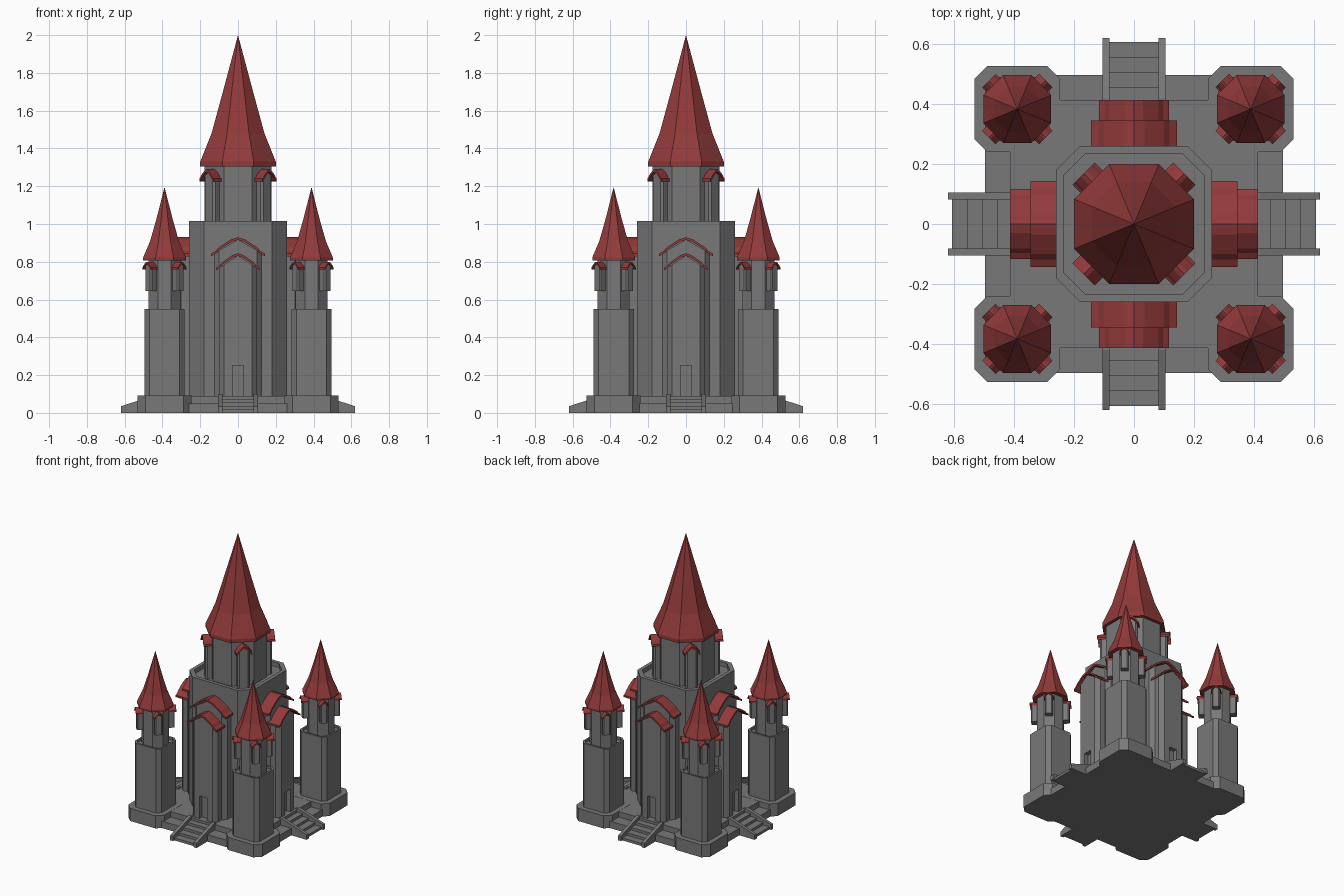
import bpy, bmesh, math
from mathutils import Matrix, Vector

if "Cube" in bpy.data.objects:
    bpy.data.objects.remove(bpy.data.objects["Cube"])


def material(name, rgb):
    m = bpy.data.materials.new(name)
    m.diffuse_color = (*rgb, 1)
    m.use_nodes = True
    m.node_tree.nodes["Principled BSDF"].inputs["Base Color"].default_value = m.diffuse_color
    return m


STONE = material("grey stone", (0.19, 0.19, 0.19))
TILE = material("red roof", (0.29, 0.042, 0.042))
T8 = 1 - math.tan(math.pi / 8)      # chamfer ratio of a regular octagon


def finish(name, bm, mat, mx=Matrix()):
    bmesh.ops.remove_doubles(bm, verts=bm.verts, dist=1e-5)
    bmesh.ops.recalc_face_normals(bm, faces=bm.faces)
    me = bpy.data.meshes.new(name)
    bm.to_mesh(me)
    bm.free()
    me.materials.append(mat)
    ob = bpy.data.objects.new(name, me)
    ob.matrix_world = mx
    bpy.context.collection.objects.link(ob)
    return ob


def ring(half, c):
    """Square outline with chamfered corners."""
    k, h = half - c, half
    return [(k, -h), (h, -k), (h, k), (k, h), (-k, h), (-h, k), (-h, -k), (-k, -h)]


def loft(name, levels, mat, mx=Matrix()):
    """Stack of chamfered squares given as (half width, chamfer, z)."""
    bm = bmesh.new()
    rows = [[bm.verts.new((x, y, z)) for x, y in ring(h, c)] for h, c, z in levels]
    for a, b in zip(rows, rows[1:]):
        for i in range(8):
            j = (i + 1) % 8
            bm.faces.new((a[i], a[j], b[j], b[i]))
    bm.faces.new(rows[0][::-1])
    bm.faces.new(rows[-1])
    return finish(name, bm, mat, mx)


def octo(name, levels, mat, mx=Matrix()):
    """Regular octagon stack given as (apothem, z)."""
    return loft(name, [(a, a * T8, z) for a, z in levels], mat, mx)


def prism(name, pts, vec, mat, mx=Matrix()):
    bm = bmesh.new()
    f = bm.faces.new([bm.verts.new(p) for p in pts])
    r = bmesh.ops.extrude_face_region(bm, geom=[f])
    bmesh.ops.translate(bm, vec=vec, verts=[v for v in r["geom"] if isinstance(v, bmesh.types.BMVert)])
    if f.is_valid and len(bm.faces) == len(pts) + 1:
        bm.faces.new([v for v in f.verts])
    return finish(name, bm, mat, mx)


def box(name, x0, x1, y0, y1, z0, z1, mat, mx=Matrix()):
    return prism(name, [(x0, y0, z0), (x1, y0, z0), (x1, y1, z0), (x0, y1, z0)],
                 Vector((0, 0, z1 - z0)), mat, mx)


def gable_wall(name, w, c, d0, d1, z0, eave, peak, mx):
    """Chamfered wall block facing -y with a gabled top."""
    plan = [(0, -d1), (w - c, -d1), (w, -d1 + c), (w, -d0), (0, -d0),
            (-w, -d0), (-w, -d1 + c), (-w + c, -d1)]
    bm = bmesh.new()
    lo = [bm.verts.new((x, y, z0)) for x, y in plan]
    hi = [bm.verts.new((x, y, peak - (peak - eave) * abs(x) / w)) for x, y in plan]
    for i in range(8):
        j = (i + 1) % 8
        bm.faces.new((lo[i], lo[j], hi[j], hi[i]))
    bm.faces.new(lo[::-1])
    bm.faces.new(hi[:5])
    bm.faces.new(hi[4:] + hi[:1])
    return finish(name, bm, STONE, mx)


CURVE = [(0, 0), (0.25, 0.13), (0.7, 0.6), (0.83, 0.84), (1, 1)]


def gable_roof(name, w, d0, d1, peak, h, t, mx):
    """Thin curved gable roof running along y."""
    half = [(x * w, peak - z * h) for x, z in CURVE]
    top = [(-x, z) for x, z in half[:0:-1]] + half
    low = [(x, z - t) for x, z in reversed(top)]
    return prism(name, [(x, -d1, z) for x, z in top + low], Vector((0, d1 - d0, 0)), TILE, mx)


def turn(deg, x=0, y=0):
    return Matrix.Translation((x, y, 0)) @ Matrix.Rotation(math.radians(deg), 4, "Z")


# Base
box("base_ledge", -0.497, 0.497, -0.497, 0.497, 0, 0.05, STONE)
box("base_platform", -0.413, 0.413, -0.413, 0.413, 0, 0.09, STONE)

# Main keep with parapet, upper drum and spire
loft("keep", [(0.26, 0.08, 0.05), (0.26, 0.08, 1.015), (0.234, 0.072, 1.015), (0.234, 0.072, 0.985)], STONE)
octo("keep_drum", [(0.178, 0.95), (0.178, 1.32)], STONE)
octo("keep_spire", [(0.2, 1.305), (0.2, 1.33), (0.14, 1.48), (0.08, 1.70), (0, 2.0)], TILE)
for k in range(4):
    m = turn(45 + 90 * k)
    gable_wall("keep_dormer", 0.04, 0.012, 0.1, 0.22, 0.97, 1.245, 1.275, m)
    gable_roof("keep_dormer_roof", 0.053, 0.1, 0.237, 1.29, 0.05, 0.015, m)

# Porches and stairs on the four sides
for k, side in enumerate(("front", "right", "back", "left")):
    m = turn(90 * k)
    gable_wall(side + "_inner_porch", 0.127, 0.027, 0.2, 0.33, 0.05, 0.845, 0.918, m)
    gable_roof(side + "_inner_porch_roof", 0.143, 0.2, 0.345, 0.93, 0.087, 0.014, m)
    porch = gable_wall(side + "_outer_porch", 0.1, 0.027, 0.25, 0.395, 0.05, 0.768, 0.832, m)
    gable_roof(side + "_outer_porch_roof", 0.117, 0.25, 0.413, 0.845, 0.077, 0.014, m)
    cutter = box(side + "_door_cutter", -0.03, 0.03, -0.45, -0.365, 0.09, 0.252, STONE, m)
    cutter.hide_render = True
    cutter.hide_viewport = True
    cut = porch.modifiers.new("door", "BOOLEAN")
    cut.operation = "DIFFERENCE"
    cut.solver = "EXACT"
    cut.object = cutter
    # Four steps between sloped side walls
    steps = [(-0.40, 0)]
    for i, d in enumerate((0.606, 0.555, 0.505, 0.455)):
        steps += [(-d, 0.018 * i), (-d, 0.018 * (i + 1))]
    steps.append((-0.40, 0.072))
    prism(side + "_steps", [(-0.085, y, z) for y, z in steps], Vector((0.17, 0, 0)), STONE, m)
    rail = [(-0.40, 0), (-0.62, 0), (-0.62, 0.035), (-0.42, 0.1), (-0.40, 0.1)]
    for x in (-0.105, 0.082):
        prism(side + "_stair_wall", [(x, y, z) for y, z in rail], Vector((0.023, 0, 0)), STONE, m)

# Corner towers
for sx in (-1, 1):
    for sy in (-1, 1):
        cx, cy = 0.389 * sx, 0.383 * sy
        m = turn(0, cx, cy)
        loft("tower_plinth", [(0.143, 0.042, 0), (0.143, 0.042, 0.091)], STONE, m)
        loft("tower_body", [(0.107, 0.027, 0.05), (0.107, 0.027, 0.55), (0.095, 0.024, 0.55),
                            (0.095, 0.024, 0.535)], STONE, m)
        octo("tower_drum", [(0.085, 0.52), (0.085, 0.82)], STONE, m)
        octo("tower_spire", [(0.113, 0.808), (0.113, 0.823), (0.076, 0.91), (0.042, 1.03), (0, 1.195)], TILE, m)
        for k in range(4):
            d = turn(45 + 90 * k, cx, cy)
            gable_wall("tower_dormer", 0.025, 0.007, 0.05, 0.125, 0.645, 0.772, 0.79, d)
            gable_roof("tower_dormer_roof", 0.032, 0.05, 0.134, 0.8, 0.03, 0.01, d)
